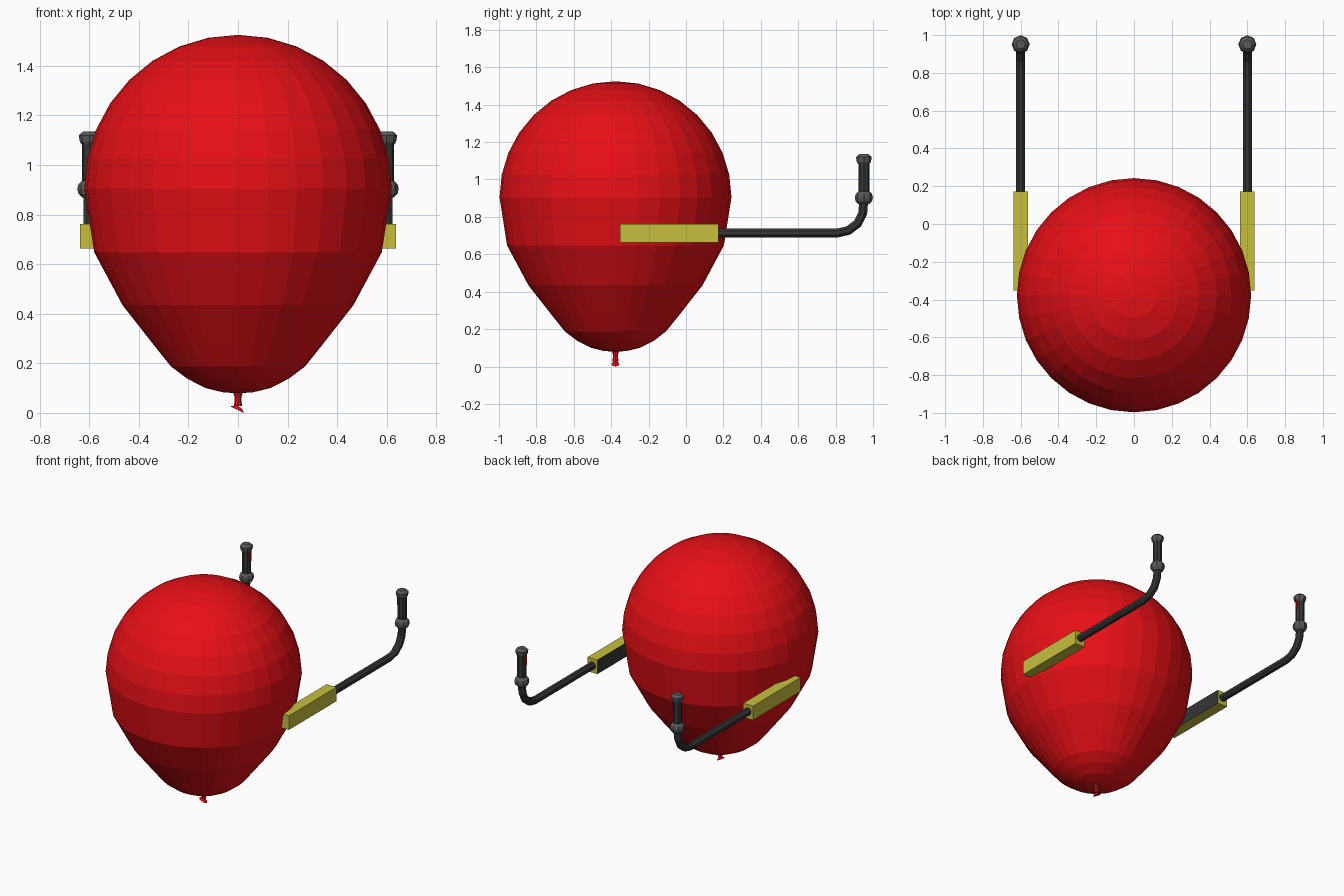
import bpy, bmesh, math
from mathutils import Matrix, Vector

if "Cube" in bpy.data.objects:
    bpy.data.objects.remove(bpy.data.objects["Cube"])


def material(name, rgb):
    m = bpy.data.materials.new(name)
    m.diffuse_color = (*rgb, 1)
    m.use_nodes = True
    m.node_tree.nodes["Principled BSDF"].inputs["Base Color"].default_value = m.diffuse_color
    return m


RED = material("red", (0.8, 0.005, 0.008))
YELLOW = material("yellow", (0.57, 0.52, 0.05))
DARK = material("dark_grey", (0.035, 0.036, 0.037))
GREY = material("mid_grey", (0.1, 0.1, 0.1))


def finish(bm, name, *mats):
    bmesh.ops.recalc_face_normals(bm, faces=bm.faces[:])
    me = bpy.data.meshes.new(name)
    bm.to_mesh(me)
    bm.free()
    ob = bpy.data.objects.new(name, me)
    bpy.context.collection.objects.link(ob)
    for m in mats:
        me.materials.append(m)
    return ob


def skin(name, rings, mat):
    """Join equal-sided point rings into a closed tube with capped ends."""
    bm = bmesh.new()
    loops = [[bm.verts.new(p) for p in r] for r in rings]
    n = len(loops[0])
    for a, b in zip(loops, loops[1:]):
        for i in range(n):
            j = (i + 1) % n
            bm.faces.new((a[i], a[j], b[j], b[i]))
    bm.faces.new(loops[0])
    bm.faces.new(loops[-1])
    bmesh.ops.remove_doubles(bm, verts=bm.verts[:], dist=1e-5)
    return finish(bm, name, mat)


def lathe(name, profile, x, y, sides, mat):
    rings = [[(x + r * math.cos(2 * math.pi * i / sides),
               y + r * math.sin(2 * math.pi * i / sides), z) for i in range(sides)]
             for r, z in profile]
    return skin(name, rings, mat)


def pipe(name, x, path, radius, sides, mat):
    """Tube along a (y, z) path at constant x."""
    pts = [Vector((x, y, z)) for y, z in path]
    side = Vector((1, 0, 0))
    rings = []
    for i, p in enumerate(pts):
        t = (pts[min(i + 1, len(pts) - 1)] - pts[max(i - 1, 0)]).normalized()
        up = side.cross(t)
        rings.append([p + radius * (side * math.cos(a) + up * math.sin(a))
                      for a in (2 * math.pi * (k + 0.5) / sides for k in range(sides))])
    return skin(name, rings, mat)


def box(name, lo, hi, *mats):
    bm = bmesh.new()
    lo, hi = Vector(lo), Vector(hi)
    bmesh.ops.create_cube(bm, size=1, matrix=Matrix.Translation((lo + hi) / 2)
                          @ Matrix.Diagonal((*(hi - lo), 1)))
    return finish(bm, name, *mats)


# balloon: half sphere on top, stretched taper below
CY = -0.377
dome = [(0.62 * math.cos(a), 0.905 + 0.62 * math.sin(a))
        for a in (math.radians(11.25 * k) for k in range(8, -1, -1))]
dome[0] = (0.001, 1.525)
taper = [(0.58, 0.648), (0.466, 0.435), (0.347, 0.283), (0.27, 0.187),
         (0.205, 0.138), (0.13, 0.1), (0.06, 0.083), (0.001, 0.079)]
lathe("balloon", dome + taper, 0, CY, 32, RED)

# knotted neck with a crumpled lip
lathe("neck", [(0.02, 0.085), (0.013, 0.06), (0.016, 0.028)], 0, CY, 8, RED)
bm = bmesh.new()
bmesh.ops.create_cone(bm, cap_ends=True, segments=8, radius1=0.031, radius2=0.012, depth=0.014,
                      matrix=Matrix.Translation((-0.001, CY, 0.023))
                      @ Matrix.Rotation(math.radians(25), 4, 'Y') @ Matrix.Diagonal((1, 0.7, 1, 1)))
low = min(v.co.z for v in bm.verts)
bmesh.ops.translate(bm, verts=bm.verts[:], vec=(0, 0, -low))
finish(bm, "neck_lip", RED)

# two side arms with upright handles
HY = 0.951
for s, label in ((1, "right"), (-1, "left")):
    x = 0.6 * s
    # mounting block, dark on its inner face
    block = box(label + "_mount", (x - 0.038, -0.352, 0.663), (x + 0.038, 0.173, 0.761), YELLOW, DARK)
    for p in block.data.polygons:
        if p.normal.x * s < -0.5:
            p.material_index = 1
    # bent rod
    pipe(label + "_rod", x, [(0.15, 0.714), (0.81, 0.714), (0.868, 0.727), (0.918, 0.765),
                             (0.945, 0.82), (HY, 0.9)], 0.026, 8, DARK)
    # grip, collar and end cap
    lathe(label + "_grip", [(0.03, 0.9), (0.03, 1.1)], x, HY, 8, DARK)
    lathe(label + "_collar", [(0.028, 0.868), (0.044, 0.884), (0.048, 0.903), (0.044, 0.922),
                              (0.028, 0.938)], x, HY, 8, GREY)
    lathe(label + "_cap", [(0.03, 1.082), (0.038, 1.094), (0.042, 1.12), (0.025, 1.135)],
          x, HY, 8, GREY)
    # small red strip on the inner side
    xi = x - s * 0.028
    box(label + "_button", (xi - 0.006, HY - 0.006, 1.02), (xi + 0.006, HY + 0.006, 1.09), RED)
